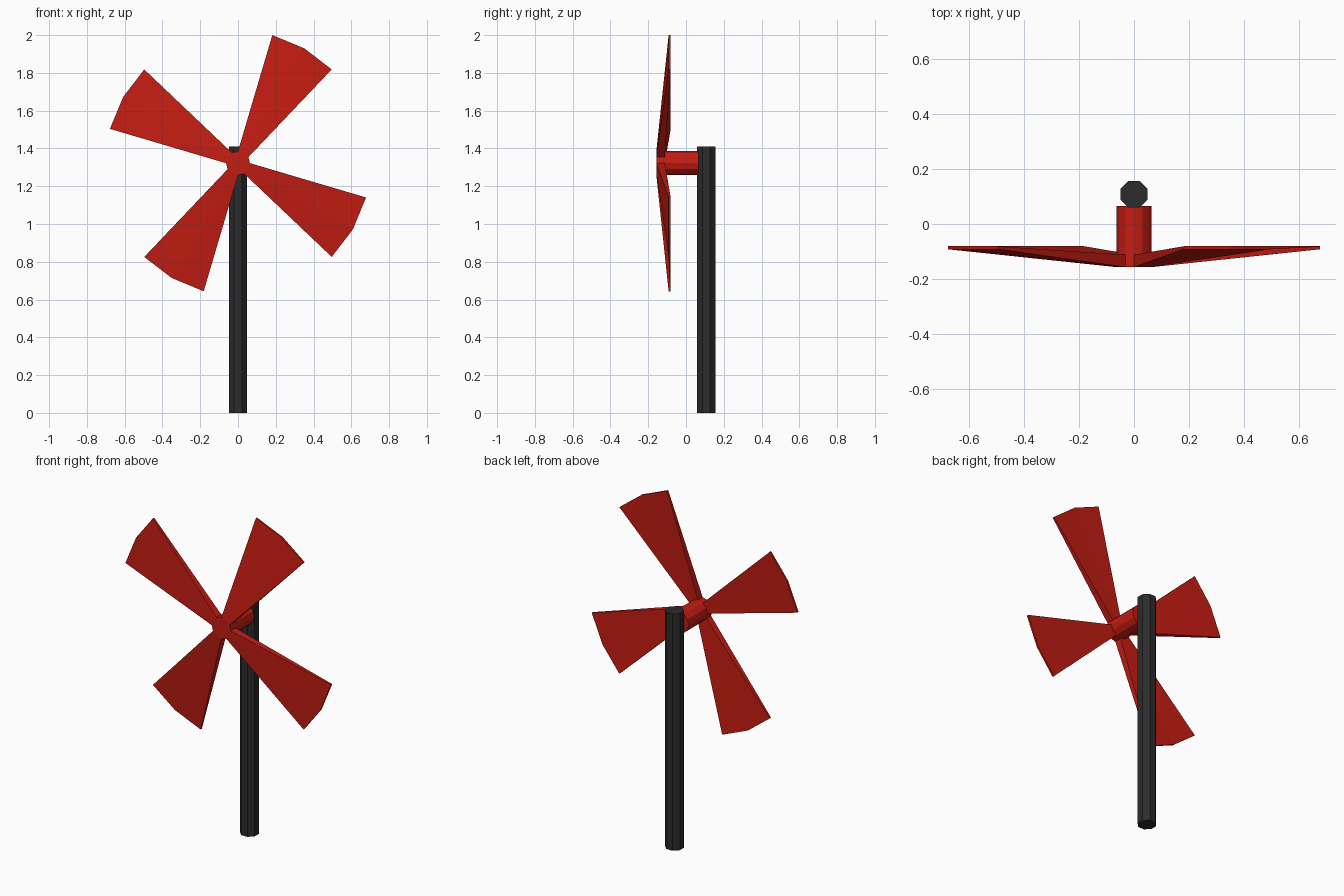
import bpy, bmesh
from math import cos, sin, pi, radians

if "Cube" in bpy.data.objects:
    bpy.data.objects.remove(bpy.data.objects["Cube"])

HUB_Z, HUB_R, TIP_R = 1.322, 0.0635, 0.702
FRONT, ROOT_BACK, HUB_BACK = -0.157, -0.112, 0.065
TIP_FRONT, TIP_BACK = -0.092, -0.081


def material(name, rgb):
    m = bpy.data.materials.new(name)
    m.diffuse_color = (*rgb, 1)
    m.use_nodes = True
    m.node_tree.nodes["Principled BSDF"].inputs["Base Color"].default_value = m.diffuse_color
    return m


def polar(r, deg, y):
    a = radians(deg)
    return (r * cos(a), y, HUB_Z + r * sin(a))


# Pole: octagonal post standing behind the rotor
bpy.ops.mesh.primitive_cylinder_add(vertices=8, radius=0.0525, depth=1.41,
                                    location=(0, 0.108, 0.705),
                                    rotation=(0, 0, pi / 8))
pole = bpy.context.object
pole.name = "pole"
pole.data.materials.append(material("dark_grey", (0.025, 0.025, 0.025)))

# Hub: twelve-sided shaft, with a front band that carries the blades
bm = bmesh.new()
rings = [[bm.verts.new(polar(HUB_R, 30 * i, y)) for i in range(12)]
         for y in (FRONT, ROOT_BACK, HUB_BACK)]
bm.faces.new(rings[0])
bm.faces.new(rings[2])
blade_sides = {i for k in range(4) for i in (3 * k + 1, 3 * k + 2)}
for band in range(2):
    a, b = rings[band], rings[band + 1]
    for i in range(12):
        j = (i + 1) % 12
        if band == 1 or i not in blade_sides:
            bm.faces.new((a[i], a[j], b[j], b[i]))

# Blades: each grows from two hub sides and thins out to a wide tip
for k in range(4):
    centre = 60 + 90 * k
    idx = [(centre // 30 + d) % 12 for d in (-1, 0, 1)]
    front_root = [rings[0][i] for i in idx]
    back_root = [rings[1][i] for i in idx]
    front_tip, back_tip = [[bm.verts.new(polar(TIP_R, centre + d, y))
                            for d in (-15, 0, 15)]
                           for y in (TIP_FRONT, TIP_BACK)]
    loop = [front_root, front_tip, back_tip, back_root]
    for s in range(3):
        for c in range(2):
            bm.faces.new((loop[s][c], loop[s][c + 1],
                          loop[s + 1][c + 1], loop[s + 1][c]))
    for c in (0, 2):
        bm.faces.new([row[c] for row in loop])

# Hub sides under the blades were left open; sides between blades must stay closed
for i in range(12):
    j = (i + 1) % 12
    quad = (rings[0][i], rings[0][j], rings[1][j], rings[1][i])
    under_blade = any({i, j} <= {(3 * k + d) % 12 for d in (1, 2, 3)} for k in range(4))
    if not under_blade and bm.faces.get(quad) is None:
        bm.faces.new(quad)

bmesh.ops.recalc_face_normals(bm, faces=bm.faces)
mesh = bpy.data.meshes.new("rotor")
bm.to_mesh(mesh)
bm.free()
rotor = bpy.data.objects.new("rotor", mesh)
bpy.context.collection.objects.link(rotor)
mesh.materials.append(material("red", (0.55, 0.012, 0.006)))
